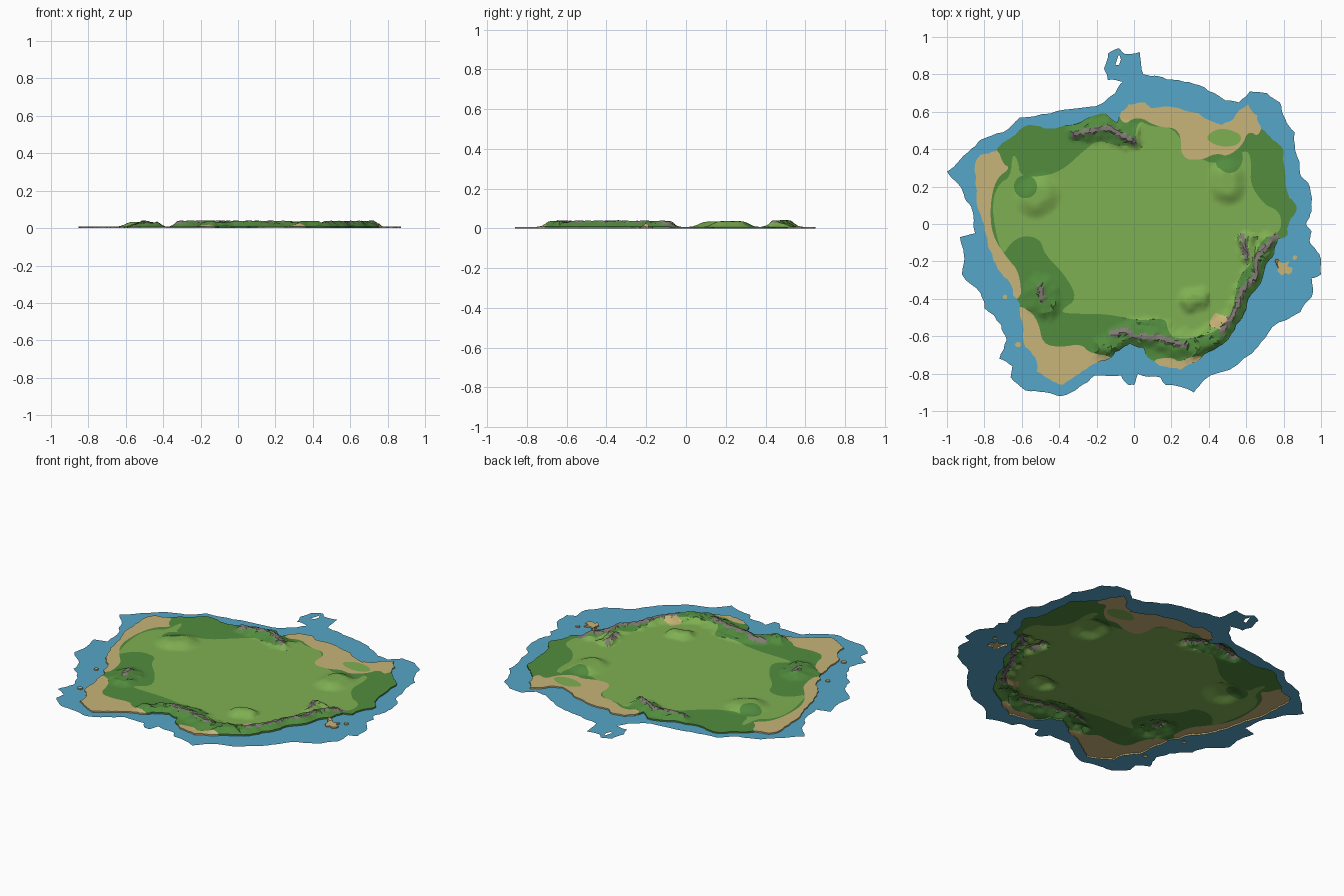
import bpy, bmesh, math, random
from mathutils import Vector, noise
from mathutils.geometry import delaunay_2d_cdt

if "Cube" in bpy.data.objects:
    bpy.data.objects.remove(bpy.data.objects["Cube"])

random.seed(4)
LAND_Z = 0.008

COLOURS = {
    "shallow_water": (0.093, 0.381, 0.577), "beach_sand": (0.578, 0.456, 0.188),
    "meadow_green": (0.212, 0.434, 0.084), "dark_grass": (0.084, 0.262, 0.048),
    "rock_grey": (0.22, 0.19, 0.175)}
mats = {}
for name, col in COLOURS.items():
    mats[name] = bpy.data.materials.new(name)
    mats[name].diffuse_color = (*col, 1)
NAMES = list(COLOURS)


def pts(*n):
    return [Vector((n[i] / 100, n[i + 1] / 100)) for i in range(0, len(n), 2)]


def rough(loop, levels=2, amount=0.11):
    """Jagged coast by midpoint displacement."""
    for _ in range(levels):
        out = []
        for a, b in zip(loop, loop[1:] + loop[:1]):
            d = b - a
            out += [a, (a + b) / 2 + Vector((-d.y, d.x)) * random.uniform(-amount, amount)]
        loop = out
    return loop


def smooth(loop, levels=2):
    """Rounded patch by corner cutting."""
    for _ in range(levels):
        out = []
        for a, b in zip(loop, loop[1:] + loop[:1]):
            out += [a * .75 + b * .25, a * .25 + b * .75]
        loop = out
    return loop


def blob(x, y, r, n=14, wobble=0.15):
    return [Vector((x, y)) + Vector((math.cos(t), math.sin(t))) * r * random.uniform(1 - wobble, 1 + wobble)
            for t in (2 * math.pi * i / n for i in range(n))]


def inside(p, loop):
    hit = False
    for a, b in zip(loop, loop[1:] + loop[:1]):
        if (a.y > p.y) != (b.y > p.y) and p.x < (b.x - a.x) * (p.y - a.y) / (b.y - a.y) + a.x:
            hit = not hit
    return hit


def path_dist(p, path):
    best = 9
    for a, b in zip(path, path[1:]):
        d = b - a
        t = max(0, min(1, (p - a).dot(d) / d.length_squared))
        best = min(best, (p - a - d * t).length)
    return best


# Coastlines
water = rough(pts(
    -8, 94, -5, 91, 3, 92, 5, 80, 13, 79, 22, 77, 29, 76, 40, 71, 49, 66, 56, 65, 62, 71, 71, 70, 78, 65,
    81, 56, 86, 49, 86, 40, 89, 26, 94, 20, 95, 7, 92, 0, 95, -4, 94, -10, 99, -16, 100, -27, 95, -29,
    95, -39, 89, -47, 74, -55, 66, -66, 51, -78, 38, -83, 32, -90, 17, -86, 14, -82, 2, -80, 0, -86,
    -3, -86, -7, -81, -21, -81, -29, -87, -39, -92, -47, -90, -58, -89, -66, -82, -65, -76, -72, -72,
    -68, -62, -71, -54, -80, -45, -82, -37, -92, -27, -91, -16, -93, -7, -85, -5, -87, 9, -91, 16,
    -100, 28, -88, 39, -82, 45, -70, 49, -61, 57, -45, 59, -29, 62, -18, 64, -10, 70, -6, 76,
    -14, 77, -16, 83, -14, 91), 2, 0.08)
lagoon_hole = pts(-8, 91, -7, 88, -8, 85, -10, 85, -9, 88)
land = rough(pts(
    -7, 60, -3, 64, 6, 65, 9, 62, 24, 62, 35, 59, 47, 53, 53, 56, 61, 64, 66, 58, 68, 51, 74, 45, 80, 39,
    81, 21, 83, 14, 87, 9, 83, 1, 82, -6, 77, -8, 75, -16, 70, -23, 66, -34, 61, -40, 58, -50, 52, -59,
    43, -67, 33, -74, 25, -78, 14, -76, 7, -71, 5, -66, -2, -64, -6, -66, -13, -72, -22, -75, -29, -80,
    -38, -86, -45, -83, -52, -79, -53, -71, -58, -66, -59, -56, -61, -48, -61, -43, -66, -32, -73, -24,
    -77, -14, -79, -6, -82, 5, -84, 18, -85, 32, -82, 37, -74, 39, -66, 46, -56, 53, -45, 51, -34, 53,
    -26, 56, -15, 59, -9, 54))
islets = [blob(.80, -.235, .036, 14, .4), blob(.86, -.18, .012, 8), blob(-.62, -.645, .015, 8),
          blob(-.69, -.39, .012, 8), blob(.765, -.20, .012, 8)]

# Ground colour patches
meadow = smooth(pts(
    2, 56, 9, 52, 20, 52, 26, 44, 26, 39, 36, 35, 42, 32, 54, 36, 61, 40, 63, 32, 62, 21, 70, 10, 76, 8,
    79, 3, 78, -5, 68, -8, 64, -20, 56, -28, 54, -40, 52, -50, 40, -60, 22, -62, 18, -57, 17, -50, 3, -52,
    -14, -48, -37, -48, -39, -46, -30, -40, -37, -27, -48, -16, -50, -8, -59, -6, -66, -10, -70, -17,
    -74, -5, -76, 12, -72, 22, -66, 25, -65, 38, -62, 34, -61, 26, -52, 25, -39, 28, -26, 40, -19, 45,
    -10, 42, 0, 42))
pocket = smooth(pts(37, 46, 46, 52, 58, 48, 56, 42, 46, 41))
groves = [blob(-.58, .20, .062, 24, 0), blob(.51, .35, .075, 20, .06)]
beaches = [smooth(b) for b in (
    pts(-10, 70, -7, 52, 2, 58, 12, 52, 25, 51, 25, 35, 36, 34, 44, 38, 50, 36, 58, 42, 61, 50, 68, 46, 70, 70),
    pts(-90, 42, -73, 41, -70, 32, -66, 30, -74, 24, -77, 10, -76, -6, -68, -18, -61, -26, -60, -44, -90, -30),
    pts(-70, -44, -58, -44, -51, -52, -49, -64, -40, -66, -28, -64, -24, -69, -10, -71, -8, -80, -40, -95, -65, -85),
    pts(8, -73, 20, -71, 24, -74, 30, -71, 38, -70, 38, -85, 10, -85))]
beaches.append(blob(.45, -.52, .042, 10, .3))

# Hills as ridge paths: path, half width, height, roughness
hills = [
    (pts(-14, -66, -2, -59, 14, -61, 30, -66, 44, -61), .085, .030, 1),
    (pts(44, -60, 56, -48, 60, -36, 66, -24, 72, -12), .080, .030, 1),
    (pts(60, -9, 62, -17), .06, .028, 1),
    (pts(-30, 50, -14, 51, -2, 46), .075, .032, 1),
    (pts(-50, -36, -48, -42), .105, .031, .8),
    (pts(-53, 14, -50, 16), .12, .026, .2),
    (pts(50, 20, 50, 25), .11, .028, .2),
    (pts(30, -41, 34, -40), .075, .028, .6),
    (pts(2, -55, 16, -57), .06, .014, .8)]
rocks = [pts(-12, -59, -5, -57, 0, -60, 14, -61, 27, -65),
         pts(47, -57, 54, -47, 58, -35, 65, -28, 66, -17, 72, -11, 76, -6), pts(58, -7, 60, -18),
         pts(-32, 48, -18, 51, -12, 51, -8, 48, 0, 44), pts(-50, -34, -49, -40)]
coast = land + land[:1]


def height(p):
    h = 0
    n = noise.noise(Vector((p.x * 22, p.y * 22, 1)))
    n2 = noise.noise(Vector((p.x * 55, p.y * 55, 7)))
    for path, w, top, r in hills:
        d = path_dist(p, path) + r * (n * .022 + n2 * .008)
        t = max(0, min(1, (w - d) / (w * .75)))
        h = max(h, top * t * t * (3 - 2 * t))
    if h > .001:
        # Rock ledges step up sharply from the slope
        rd = min(path_dist(p, r) for r in rocks)
        if rd < .07:
            h *= .72 + .28 * (rd < .017) + .15 * n2
        h *= min(1, .1 + path_dist(p, coast) / .03)
    return min(h, .034)


# One triangulation that respects every outline
coords, edges = [], []
for loop in [water, lagoon_hole, land, meadow, pocket] + islets + groves + beaches:
    k = len(coords)
    coords += loop
    edges += [(k + i, k + (i + 1) % len(loop)) for i in range(len(loop))]
STEP = .0135
for i in range(-66, 67):
    for j in range(-66, 67):
        p = Vector((i + random.uniform(-.25, .25), j + random.uniform(-.25, .25))) * STEP
        if any(path_dist(p, h[0]) < h[1] + .03 for h in hills) and inside(p, land):
            coords.append(p)
flat, _, tris, *_ = delaunay_2d_cdt(coords, edges, [], 0, 1e-5)
zs = [height(p) for p in flat]


def ground_colour(c):
    if min(path_dist(c, r) for r in rocks) < .016 + .012 * noise.noise(Vector((c.x * 40, c.y * 40, 3))):
        return 4
    if inside(c, pocket):
        return 2
    if any(inside(c, b) for b in beaches):
        return 1
    return 2 if inside(c, meadow) and not any(inside(c, g) for g in groves) else 3


def build(name, faces, raised):
    bm = bmesh.new()
    verts = {}
    for tri, mat in faces:
        for v in tri:
            if v not in verts:
                verts[v] = bm.verts.new((*flat[v], LAND_Z + zs[v] if raised else 0))
        bm.faces.new([verts[v] for v in tri]).material_index = mat
    bmesh.ops.recalc_face_normals(bm, faces=bm.faces)
    if sum(f.normal.z for f in bm.faces) < 0:
        bmesh.ops.reverse_faces(bm, faces=bm.faces)
    if raised:
        # Low bank from the shore down to the water
        rim = [e for e in bm.edges if e.is_boundary]
        new = bmesh.ops.extrude_edge_only(bm, edges=rim)["geom"]
        for v in new:
            if isinstance(v, bmesh.types.BMVert):
                v.co.z = 0
    me = bpy.data.meshes.new(name)
    bm.to_mesh(me)
    bm.free()
    for n in NAMES:
        me.materials.append(mats[n])
    ob = bpy.data.objects.new(name, me)
    bpy.context.collection.objects.link(ob)
    bpy.ops.object.select_all(action='DESELECT')
    bpy.context.view_layer.objects.active = ob
    ob.select_set(True)
    bpy.ops.object.shade_smooth_by_angle(angle=math.radians(25))


# Sort the triangles into parts
parts = {"sea_ring": [], "island": [], "sand_islets": []}
for t in tris:
    c = (flat[t[0]] + flat[t[1]] + flat[t[2]]) / 3
    if inside(c, land):
        parts["island"].append((t, ground_colour(c)))
    elif any(inside(c, s) for s in islets):
        parts["sand_islets"].append((t, 1))
    elif inside(c, water) and not inside(c, lagoon_hole):
        parts["sea_ring"].append((t, 0))
for name, faces in parts.items():
    build(name, faces, name != "sea_ring")

for m in bpy.data.materials:
    if m.users and not m.is_grease_pencil:
        m.use_nodes = True
        m.node_tree.nodes["Principled BSDF"].inputs["Base Color"].default_value = m.diffuse_color
